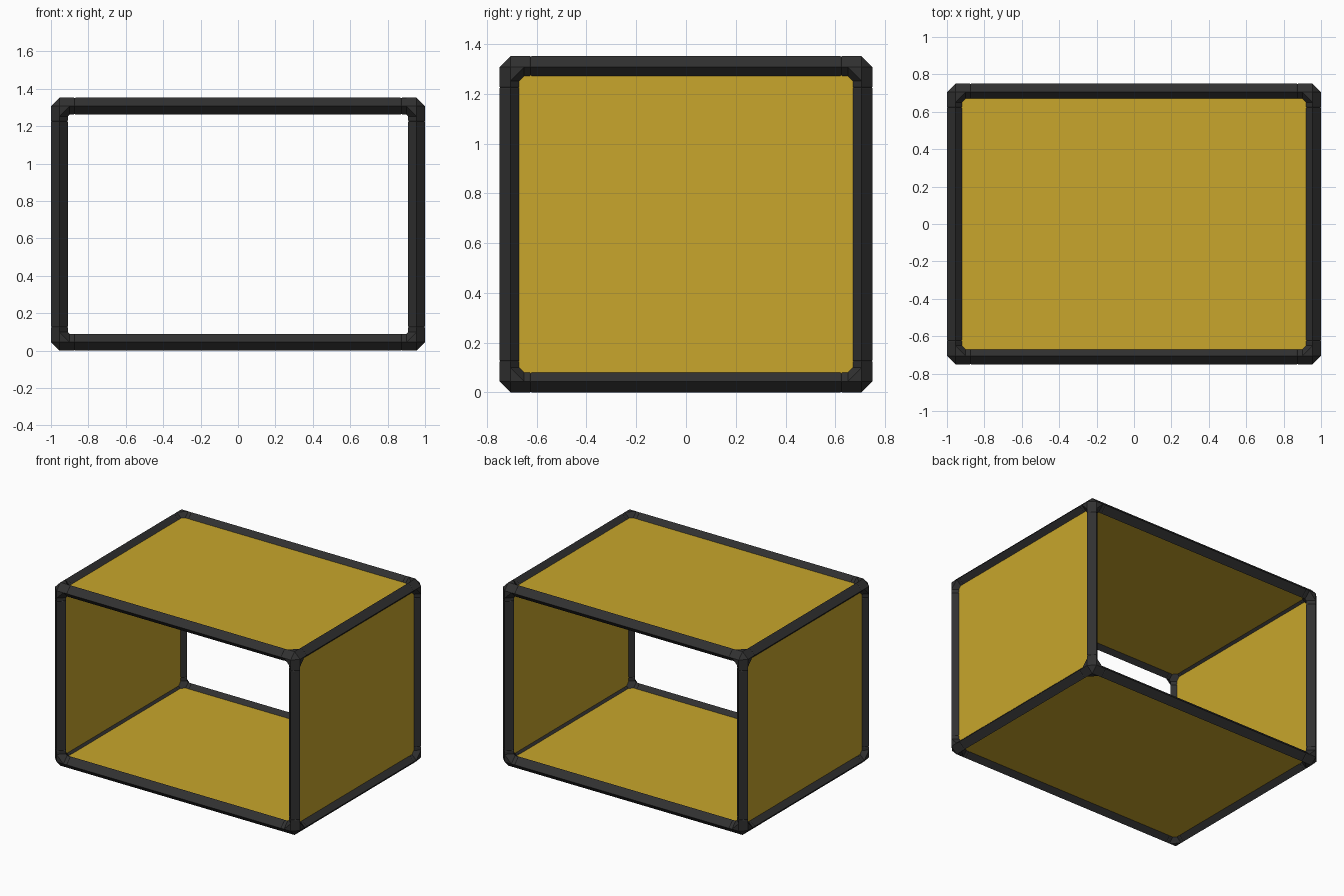
import bpy
import bmesh
from itertools import product
from mathutils import Vector

cube = bpy.data.objects.get("Cube")
if cube:
    bpy.data.objects.remove(cube, do_unlink=True)

HALF = Vector((1.0, 0.75, 0.676))   # half size of the whole box
C = 0.045                           # half diagonal of a frame bar
ARM = 0.126                         # reach of a corner piece
WEB = 0.055                         # fillet inside a corner piece
NAMES = {-1: ("right", "front", "bottom"), 1: ("left", "back", "top")}


def material(name, rgb, roughness):
    mat = bpy.data.materials.new(name)
    mat.use_nodes = True
    mat.diffuse_color = (*rgb, 1)
    bsdf = mat.node_tree.nodes["Principled BSDF"]
    bsdf.inputs["Base Color"].default_value = (*rgb, 1)
    bsdf.inputs["Roughness"].default_value = roughness
    return mat


black = material("black frame", (0.03, 0.03, 0.03), 0.6)
yellow = material("yellow panel", (0.58, 0.38, 0.025), 0.6)


def build(name, hulls, mat):
    """Make one object from several convex point groups."""
    bm = bmesh.new()
    for points in hulls:
        verts = [bm.verts.new(p) for p in points]
        result = bmesh.ops.convex_hull(bm, input=verts)
        inner = [v for v in result["geom_interior"] if isinstance(v, bmesh.types.BMVert)]
        bmesh.ops.delete(bm, geom=inner, context="VERTS")
    bmesh.ops.dissolve_limit(bm, angle_limit=0.01, verts=bm.verts, edges=bm.edges)
    bmesh.ops.recalc_face_normals(bm, faces=bm.faces)
    mesh = bpy.data.meshes.new(name)
    bm.to_mesh(mesh)
    bm.free()
    mesh.materials.append(mat)
    obj = bpy.data.objects.new(name, mesh)
    bpy.context.collection.objects.link(obj)
    obj.location.z = HALF.z


def diamond(axis, along, signs, scale=1.0):
    """Diamond section of a bar that runs along an axis."""
    a, b = [i for i in range(3) if i != axis]
    r = C * scale
    points = []
    for da, db in ((r, 0), (0, r), (-r, 0), (0, -r)):
        p = Vector((0, 0, 0))
        p[axis] = along
        p[a] = signs[a] * (HALF[a] - C + da)
        p[b] = signs[b] * (HALF[b] - C + db)
        points.append(p)
    return points


# Twelve straight bars, with slightly eased ends at the seams
for axis in range(3):
    a, b = [i for i in range(3) if i != axis]
    end = HALF[axis] - ARM
    for sa, sb in product((-1, 1), repeat=2):
        signs = [1, 1, 1]
        signs[a], signs[b] = sa, sb
        points = []
        for side in (-1, 1):
            points += diamond(axis, side * end, signs, 0.93)
            points += diamond(axis, side * (end - 0.004), signs)
        label = f"{NAMES[sb][b]}_{NAMES[sa][a]}_bar"
        build(label, [points], black)

# Eight corner pieces: a chamfered hub with three short arms
for signs in product((-1, 1), repeat=3):
    hub, arms = [], []
    for axis in range(3):
        s = signs[axis]
        tip = Vector([signs[i] * (HALF[i] - (0 if i == axis else C)) for i in range(3)])
        ring = diamond(axis, s * (HALF[axis] - C - WEB), signs)
        hub += [tip] + ring
        arms.append(ring
                    + diamond(axis, s * (HALF[axis] - ARM + 0.004), signs)
                    + diamond(axis, s * (HALF[axis] - ARM), signs, 0.93))
    label = "_".join(NAMES[signs[i]][i] for i in (2, 1, 0)) + "_corner"
    build(label, [hub] + arms, black)

# Four thin panels; front and back stay open
for axis, s in product((0, 2), (-1, 1)):
    points = []
    for depth, u, v in product((0.035, 0.06), (-1, 1), (-1, 1)):
        b = 2 - axis
        p = Vector((0, 0, 0))
        p[axis] = s * (HALF[axis] - depth)
        p[1] = u * (HALF[1] - C)
        p[b] = v * (HALF[b] - C)
        points.append(p)
    build(f"{NAMES[s][axis]}_panel", [points], yellow)
